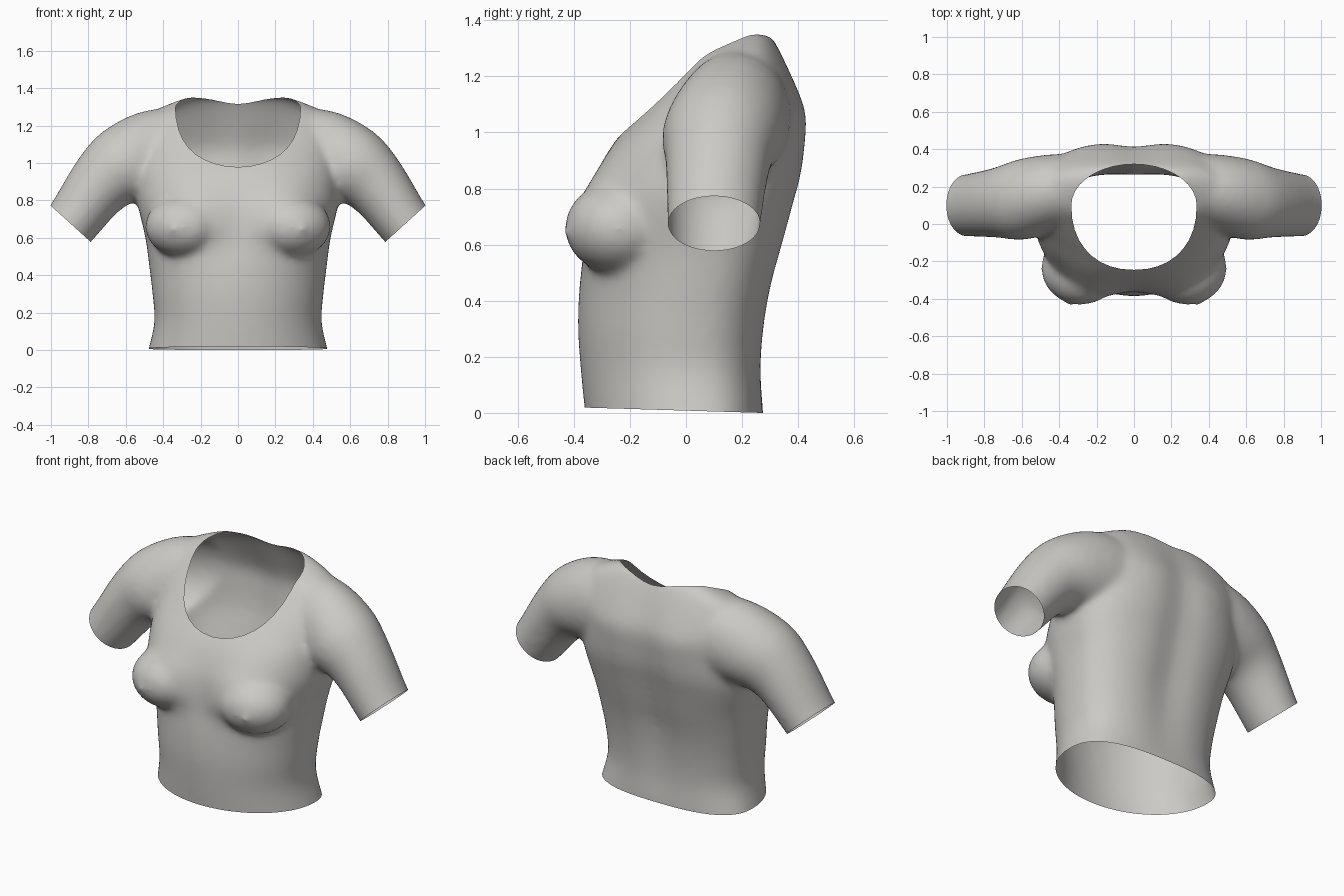
import bpy, bmesh, math
from mathutils import Vector, Matrix

if "Cube" in bpy.data.objects:
    bpy.data.objects.remove(bpy.data.objects["Cube"])

SEG = 80


def power(v, e):
    return math.copysign(abs(v) ** e, v)


def ramp(z, low, high):
    return min(1, max(0, (z - low) / (high - low)))


def refine(rows, steps=4):
    """Smoothly interpolate between the rows of a section list."""
    out = []
    for i in range(len(rows) - 1):
        a, b, c, d = (rows[min(max(k, 0), len(rows) - 1)] for k in range(i - 1, i + 3))
        for s in range(steps):
            t = s / steps
            out.append([q + t / 2 * (r - p + t * (2 * p - 5 * q + 4 * r - w
                                                  + t * (3 * q - 3 * r + w - p)))
                        for p, q, r, w in zip(a, b, c, d)])
    return out + [rows[-1]]


def loft(bm, rings):
    """Skin a closed solid over a list of point rings."""
    loops = [[bm.verts.new(p) for p in ring] for ring in rings]
    for a, b in zip(loops, loops[1:]):
        for i in range(SEG):
            j = (i + 1) % SEG
            bm.faces.new((a[i], a[j], b[j], b[i]))
    bm.faces.new(loops[0])
    bm.faces.new(loops[-1])


def torso_ring(z, half, front, mid, back):
    ring = []
    for i in range(SEG):
        t = math.tau * i / SEG
        c, s = math.cos(t), math.sin(t)
        if s > 0:  # squarer back with a groove along the spine
            e = 0.75 + 0.08 * ramp(z, 0.8, 1.0)
            x = half * power(c, e)
            y = mid + (back - mid) * power(s, e)
            fade = ramp(z, 0, 0.5) * (1 - ramp(z, 1.06, 1.36))
            y -= 0.03 * fade * math.exp(-(x / 0.12) ** 2)
        else:  # rounder front with a chest swell, long above and short below
            e = 1 - 0.15 * ramp(z, 0.4, 0.8)
            x = half * power(c, e)
            y = mid + (mid - front) * power(s, e)
            rise = (z - 0.66) / (0.2 if z > 0.66 else 0.09)
            across = (abs(x) - 0.28) / 0.17
            y -= 0.085 * math.exp(-rise ** 2 - across ** 2)
        ring.append((x, y, z))
    return ring


def sleeve_ring(side, x, y, z, tilt, rad, depth):
    ring = []
    for i in range(SEG):
        t = math.tau * i / SEG
        r = rad * math.cos(t)
        ring.append((side * (x + r * math.sin(tilt)),
                     y + depth * math.sin(t), z + r * math.cos(tilt)))
    return ring


def ellipsoid(bm, centre, radii):
    m = Matrix.Translation(centre) @ Matrix.Diagonal((*radii, 1))
    bmesh.ops.create_uvsphere(bm, u_segments=32, v_segments=20, radius=1, matrix=m)


# Torso: height, half width, front, widest depth, back
TORSO = [(-0.1, 0.51, -0.35, 0.05, 0.275), (0.0, 0.48, -0.36, 0.03, 0.275),
         (0.15, 0.447, -0.375, 0.0, 0.272), (0.3, 0.457, -0.385, 0.0, 0.285),
         (0.45, 0.475, -0.38, 0.02, 0.312), (0.6, 0.495, -0.36, 0.04, 0.353),
         (0.75, 0.53, -0.345, 0.06, 0.393), (0.85, 0.54, -0.315, 0.08, 0.42),
         (0.95, 0.54, -0.265, 0.1, 0.435), (1.05, 0.53, -0.185, 0.13, 0.442),
         (1.12, 0.53, -0.12, 0.15, 0.422), (1.2, 0.51, -0.045, 0.175, 0.385),
         (1.27, 0.46, 0.02, 0.195, 0.35), (1.315, 0.37, 0.09, 0.22, 0.325),
         (1.352, 0.27, 0.17, 0.24, 0.3)]

# Sleeve: centre x, y, z, tilt, radius, half depth
SLEEVE = [(0.1, 0.19, 1.06, 0.1, 0.18, 0.17), (0.38, 0.175, 1.055, 0.22, 0.24, 0.2),
          (0.58, 0.135, 0.995, 0.55, 0.225, 0.218), (0.73, 0.115, 0.895, 0.75, 0.178, 0.188),
          (0.895, 0.1, 0.675, 0.835, 0.147, 0.166), (0.975, 0.1, 0.585, 0.835, 0.143, 0.16)]

bm = bmesh.new()
loft(bm, [torso_ring(*row) for row in refine(TORSO)])
for side in (-1, 1):
    loft(bm, [sleeve_ring(side, *row) for row in refine(SLEEVE)])
    # Chest forms
    ellipsoid(bm, (side * 0.285, -0.235, 0.66), (0.212, 0.198, 0.168))
    ellipsoid(bm, (side * 0.34, -0.42, 0.645), (0.025, 0.018, 0.025))
bmesh.ops.recalc_face_normals(bm, faces=bm.faces)
mesh = bpy.data.meshes.new("shirt")
bm.to_mesh(mesh)
bm.free()
shirt = bpy.data.objects.new("shirt", mesh)
bpy.context.collection.objects.link(shirt)

# Fuse the forms into one soft skin
remesh = shirt.modifiers.new("fuse", 'REMESH')
remesh.mode = 'VOXEL'
remesh.voxel_size = 0.016
soften = shirt.modifiers.new("soften", 'SMOOTH')
soften.factor = 0.5
soften.iterations = 20
bpy.context.view_layer.objects.active = shirt
shirt.select_set(True)
for name in ("fuse", "soften"):
    bpy.ops.object.modifier_apply(modifier=name)

bm = bmesh.new()
bm.from_mesh(shirt.data)


def slice_faces(test, point, normal, clear):
    faces = [f for f in bm.faces if test(f.calc_center_median())]
    geom = set(faces)
    for f in faces:
        geom.update(f.edges)
        geom.update(f.verts)
    bmesh.ops.bisect_plane(bm, geom=list(geom), plane_co=point, plane_no=normal,
                           clear_outer=clear)


# Open hem and cuffs
slice_faces(lambda c: c.z < 0.2, (0, 0.27, 0), (0, -0.03, -1), True)
for side in (-1, 1):
    slice_faces(lambda c: c.x * side > 0.56, (side * 0.895, 0, 0.675),
                (side * 0.67, 0, -0.74), True)

# Open scoop neckline
outline = []
for i in range(36):
    t = math.tau * i / 36
    c, s = math.cos(t), math.sin(t)
    if s > 0:
        outline.append(Vector((0.335 * c, 0.1 + 0.22 * s, 1)))
    else:
        outline.append(Vector((0.335 * power(c, 0.9), 0.1 + 0.345 * power(s, 0.9), 1)))
planes = []
for a, b in zip(outline, outline[1:] + outline[:1]):
    d = b - a
    planes.append(((a + b) / 2, Vector((d.y, -d.x, 0)).normalized(), d.length))
for point, normal, length in planes:
    slice_faces(lambda c: c.z > 0.85 and (c.xy - point.xy).length < length + 0.03,
                point, normal, False)
inside = [f for f in bm.faces if f.calc_center_median().z > 0.85 and all(
    (f.calc_center_median() - p).dot(n) < 0 for p, n, _ in planes)]
bmesh.ops.delete(bm, geom=inside, context='FACES')
bm.to_mesh(shirt.data)
bm.free()

# Grey cloth
cloth = bpy.data.materials.new("warm_grey_cloth")
cloth.use_nodes = True
colour = (0.6, 0.59, 0.565, 1)
cloth.diffuse_color = colour
cloth.node_tree.nodes["Principled BSDF"].inputs["Base Color"].default_value = colour
shirt.data.materials.clear()
shirt.data.materials.append(cloth)
bpy.ops.object.shade_smooth_by_angle(angle=math.radians(60))
